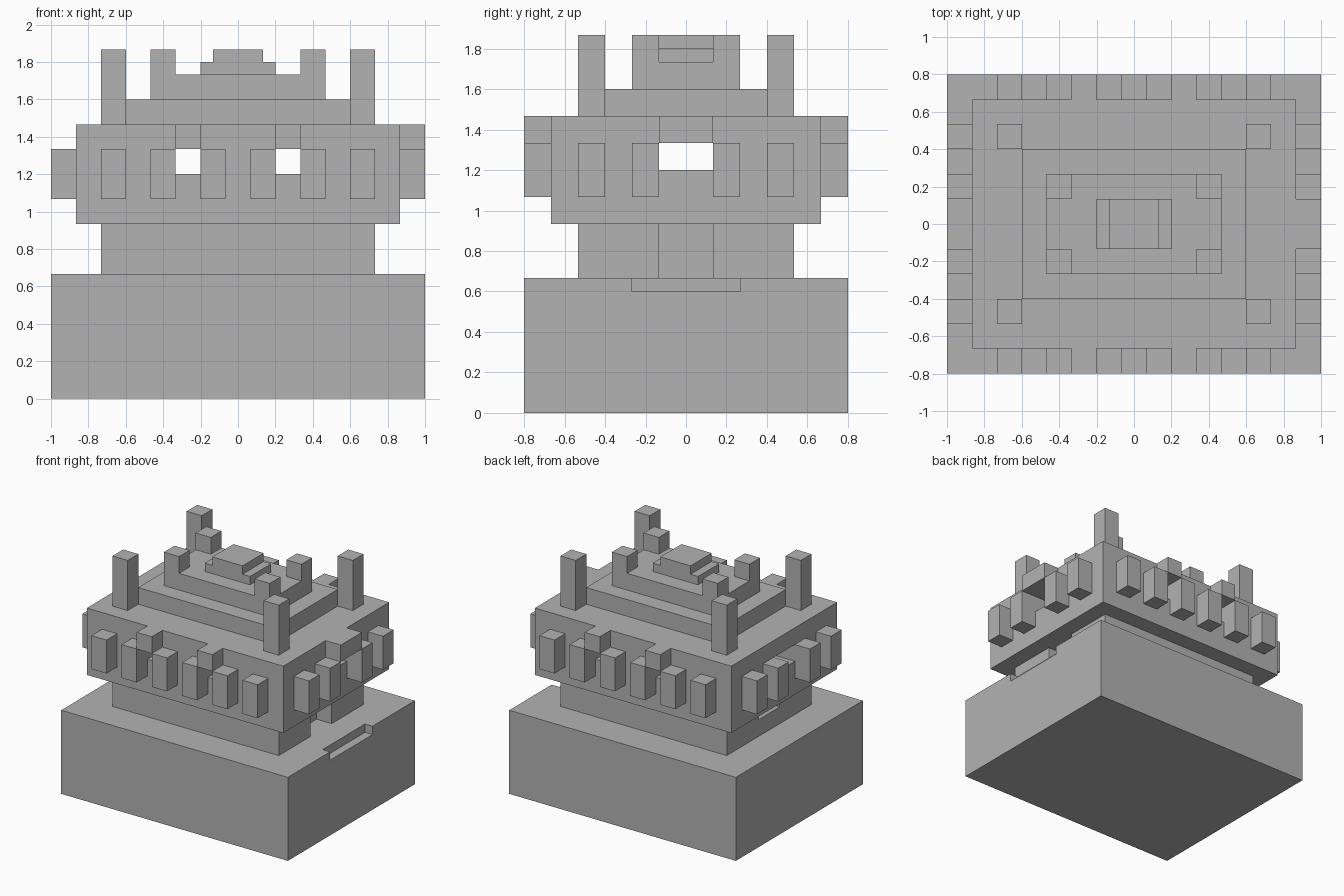
import bpy

# Remove the default cube
cube = bpy.data.objects.get("Cube")
if cube:
    bpy.data.objects.remove(cube, do_unlink=True)

U = 1 / 15  # block unit

stone = bpy.data.materials.new("stone_gray")
GRAY = (0.45, 0.45, 0.45, 1)
stone.use_nodes = True
stone.diffuse_color = GRAY
stone.node_tree.nodes["Principled BSDF"].inputs["Base Color"].default_value = GRAY


def box(name, x, y, z):
    """Box from (low, high) ranges in block units."""
    ranges = (x, y, z)
    bpy.ops.mesh.primitive_cube_add(size=1)
    ob = bpy.context.object
    ob.name = name
    for v in ob.data.vertices:
        v.co = [U * ((a + b) / 2 + c * (b - a)) for c, (a, b) in zip(v.co, ranges)]
    ob.data.materials.append(stone)
    return ob


def tier(name, half_x, half_y, low, high):
    return box(name, (-half_x, half_x), (-half_y, half_y), (low, high))


def cut(target, x, y, z):
    """Carve a box out of the target and discard the cutter."""
    cutter = box("cutter", x, y, z)
    cutter.hide_render = True
    mod = target.modifiers.new("opening", "BOOLEAN")
    mod.operation = "DIFFERENCE"
    mod.solver = "EXACT"
    mod.object = cutter
    bpy.context.view_layer.objects.active = target
    bpy.ops.object.modifier_apply(modifier=mod.name)
    bpy.data.objects.remove(cutter, do_unlink=True)


def span(sign, a, b):
    return tuple(sorted((sign * a, sign * b)))


# Base with a shallow step cut at the doorway side
base = tier("base", 15, 12, 0, 10)
cut(base, (14, 16), (-4, 4), (9, 11))

# Recessed lower storey with a door and an opposite window
lower = tier("lower_storey", 11, 8, 10, 14)
cut(lower, (9, 12), (-2, 2), (9, 15))
cut(lower, (-12, -9), (-2, 2), (12, 15))

# Overhanging gallery with openings running right through
gallery = tier("gallery", 13, 10, 14, 22)
cut(gallery, (-14, 14), (-2, 2), (18, 20))
for s in (-1, 1):
    cut(gallery, span(s, 3, 5), (-11, 11), (18, 20))

# Stepped roof
tier("roof_lower_step", 9, 6, 22, 24)
tier("roof_upper_step", 7, 4, 24, 26)
tier("roof_cap_base", 3, 2, 26, 27)
tier("roof_cap", 2, 2, 27, 28)

SIGNS = (-1, 1)
for sx in SIGNS:
    for sy in SIGNS:
        # Corner posts
        box("tall_post", span(sx, 9, 11), span(sy, 6, 8), (22, 28))
        box("short_post", span(sx, 5, 7), span(sy, 2, 4), (26, 28))
        # Blocks along the gallery walls
        for start in (1, 5, 9):
            box("long_wall_block", span(sx, start, start + 2), span(sy, 10, 12), (16, 20))
        for start in (2, 6):
            box("short_wall_block", span(sx, 13, 15), span(sy, start, start + 2), (16, 20))
        # Hoods above the long wall openings
        box("window_hood", span(sx, 3, 5), span(sy, 10, 12), (20, 22))

# Single hood on the doorway side
box("door_side_hood", (13, 15), (-2, 2), (20, 22))
